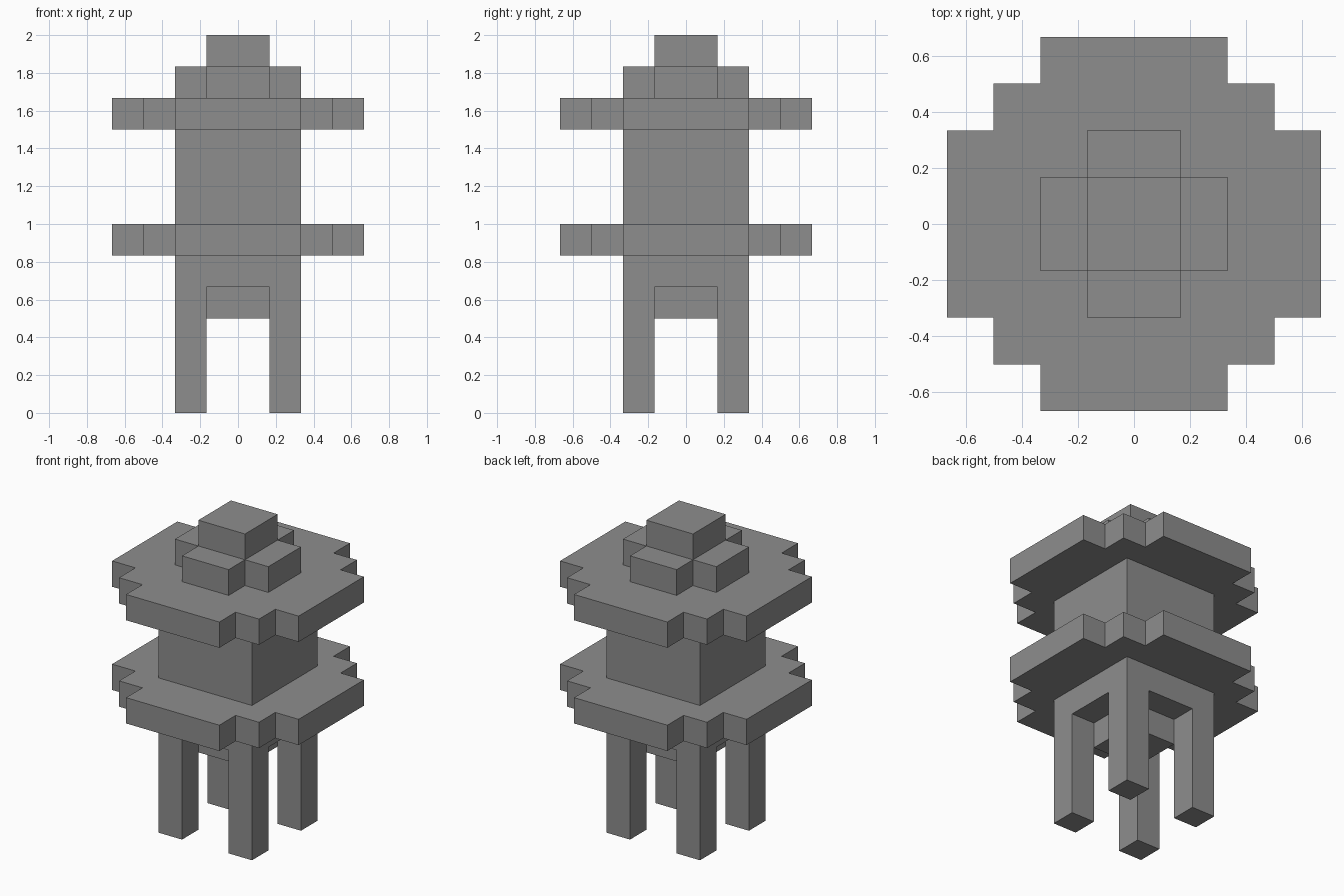
import bpy
import bmesh

U = 1 / 6  # block size

cube = bpy.data.objects.get("Cube")
if cube:
    bpy.data.objects.remove(cube, do_unlink=True)

# Single grey material
grey = bpy.data.materials.new("stone grey")
grey.use_nodes = True
colour = (0.27, 0.27, 0.27, 1)
grey.diffuse_color = colour
grey.node_tree.nodes["Principled BSDF"].inputs["Base Color"].default_value = colour


def prism(name, outline, bottom, top):
    """Extrude a flat outline, in block units, from bottom to top."""
    bm = bmesh.new()
    base = bm.faces.new([bm.verts.new((x * U, y * U, bottom * U)) for x, y in outline])
    moved = bmesh.ops.extrude_face_region(bm, geom=[base], use_keep_orig=True)["geom"]
    for v in moved:
        if isinstance(v, bmesh.types.BMVert):
            v.co.z = top * U
    bmesh.ops.recalc_face_normals(bm, faces=bm.faces)
    mesh = bpy.data.meshes.new(name)
    bm.to_mesh(mesh)
    bm.free()
    mesh.materials.append(grey)
    obj = bpy.data.objects.new(name, mesh)
    bpy.context.collection.objects.link(obj)
    return obj


def square(half, cx=0, cy=0):
    return [(cx + sx * half, cy + sy * half)
            for sx, sy in ((-1, -1), (1, -1), (1, 1), (-1, 1))]


def four_way(quarter):
    """Turn a quarter outline around the centre to close the full outline."""
    points = []
    for _ in range(4):
        points += quarter
        quarter = [(-y, x) for x, y in quarter]
    return points


# Stepped round plates and the cross-shaped cap base
plate = four_way([(4, -2), (4, 2), (3, 2), (3, 3), (2, 3)])
cross = four_way([(2, -1), (2, 1), (1, 1)])

# Four legs
for side, sx in (("left", 1), ("right", -1)):
    for end, sy in (("front", -1), ("back", 1)):
        prism(f"{end}_{side}_leg", square(0.5, sx * 1.5, sy * 1.5), 0, 4)

# Central stack from bottom to top
prism("hanging_block", square(1), 3, 4)
prism("lower_body", square(2), 4, 5)
prism("lower_plate", plate, 5, 6)
prism("upper_body", square(2), 6, 9)
prism("upper_plate", plate, 9, 10)
prism("cap_base", cross, 10, 11)
prism("cap_top", square(1), 11, 12)
